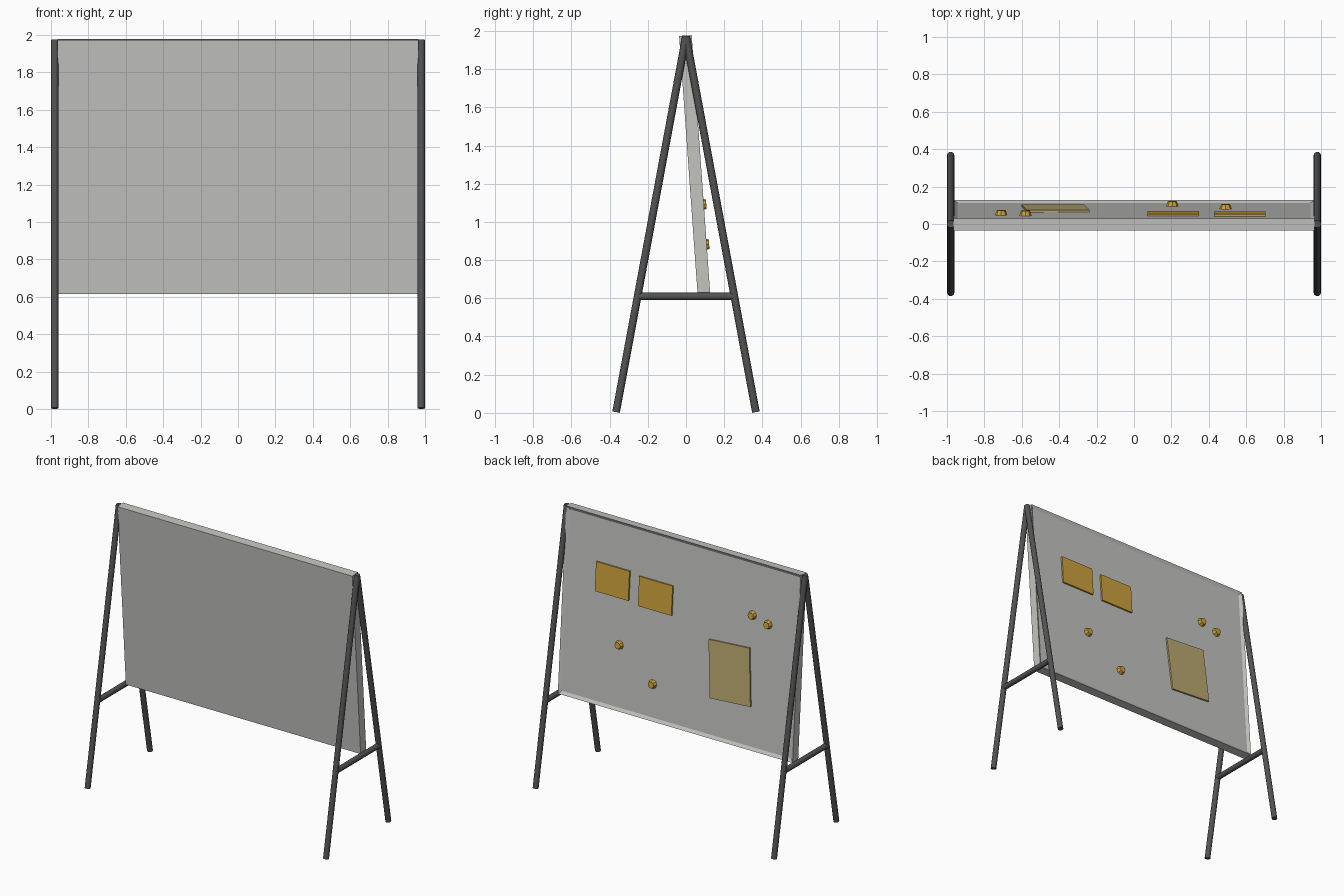
import bpy, bmesh, math
from mathutils import Matrix, Vector

if "Cube" in bpy.data.objects:
    bpy.data.objects.remove(bpy.data.objects["Cube"])


def material(name, rgb):
    m = bpy.data.materials.new(name)
    m.diffuse_color = (*rgb, 1)
    m.use_nodes = True
    m.node_tree.nodes["Principled BSDF"].inputs["Base Color"].default_value = m.diffuse_color
    return m


GREY = material("light_grey", (0.55, 0.55, 0.53))
DARK = material("dark_metal", (0.085, 0.085, 0.085))
YELLOW = material("yellow", (0.60, 0.36, 0.045))
TAN = material("tan_paper", (0.50, 0.40, 0.17))

# Board space: origin on the top front edge, leaning back at the bottom
TILT = Matrix.Translation((0, -0.036, 1.973)) @ Matrix.Rotation(math.atan(0.0716), 4, 'X')
THICK, HEIGHT, RECESS = 0.066, 1.362, 0.013
PANEL_Y = THICK - RECESS


def finish(bm, name, mat, matrix=Matrix()):
    bmesh.ops.recalc_face_normals(bm, faces=bm.faces)
    me = bpy.data.meshes.new(name)
    bm.to_mesh(me)
    bm.free()
    me.materials.append(mat)
    ob = bpy.data.objects.new(name, me)
    ob.matrix_world = matrix
    bpy.context.collection.objects.link(ob)
    return ob


def tube(name, a, b, r=0.02, sides=12):
    a, b = Vector(a), Vector(b)
    bm = bmesh.new()
    bmesh.ops.create_cone(bm, cap_ends=True, segments=sides, radius1=r, radius2=r,
                          depth=(b - a).length)
    for f in bm.faces:
        f.smooth = len(f.verts) == 4
    for e in bm.edges:
        e.smooth = all(len(f.verts) == 4 for f in e.link_faces)
    rot = (b - a).to_track_quat('Z', 'Y').to_matrix().to_4x4()
    return finish(bm, name, DARK, Matrix.Translation((a + b) / 2) @ rot)


def box(size, centre):
    bm = bmesh.new()
    bmesh.ops.create_cube(bm, size=1)
    bmesh.ops.scale(bm, vec=size, verts=bm.verts)
    bmesh.ops.translate(bm, vec=centre, verts=bm.verts)
    return bm


# A-frame stands on both sides
for side, x in (("left", -0.98), ("right", 0.98)):
    for end, s in (("front", -1), ("back", 1)):
        tube(f"{side}_{end}_leg", (x, s * 0.366, 0.004), (x, 0, 1.972))
    tube(f"{side}_crossbar", (x, -0.25, 0.61), (x, 0.25, 0.61))

# Board with a raised rim around the back panel
bm = box((1.93, THICK, HEIGHT), (0, THICK / 2, -HEIGHT / 2))
bm.normal_update()
back = [f for f in bm.faces if f.normal.y > 0.9]
bmesh.ops.inset_region(bm, faces=back, thickness=0.032)
bmesh.ops.translate(bm, vec=(0, -RECESS, 0), verts=back[0].verts)
finish(bm, "board", GREY, TILT)


def note(name, x, z, w, h, mat, angle=0):
    bm = box((w, 0.012, h), (0, 0.006, 0))
    place = Matrix.Translation((x, PANEL_Y, z - 1.973)) @ Matrix.Rotation(angle, 4, 'Y')
    finish(bm, name, mat, TILT @ place)


# Papers
note("small_note_1", 0.565, 1.53, 0.275, 0.215, YELLOW)
note("small_note_2", 0.21, 1.515, 0.275, 0.215, YELLOW)
note("large_sheet", -0.42, 1.12, 0.335, 0.42, TAN, math.radians(4))

# Round pins
for i, (x, z) in enumerate(((-0.58, 1.58), (-0.71, 1.545), (0.49, 1.085), (0.205, 0.875))):
    bm = bmesh.new()
    bmesh.ops.create_cone(bm, cap_ends=True, segments=8, radius1=0.033, radius2=0.024, depth=0.026)
    place = Matrix.Translation((x, PANEL_Y + 0.013, z - 1.973)) @ Matrix.Rotation(-math.pi / 2, 4, 'X')
    finish(bm, f"pin_{i + 1}", YELLOW, TILT @ place)
